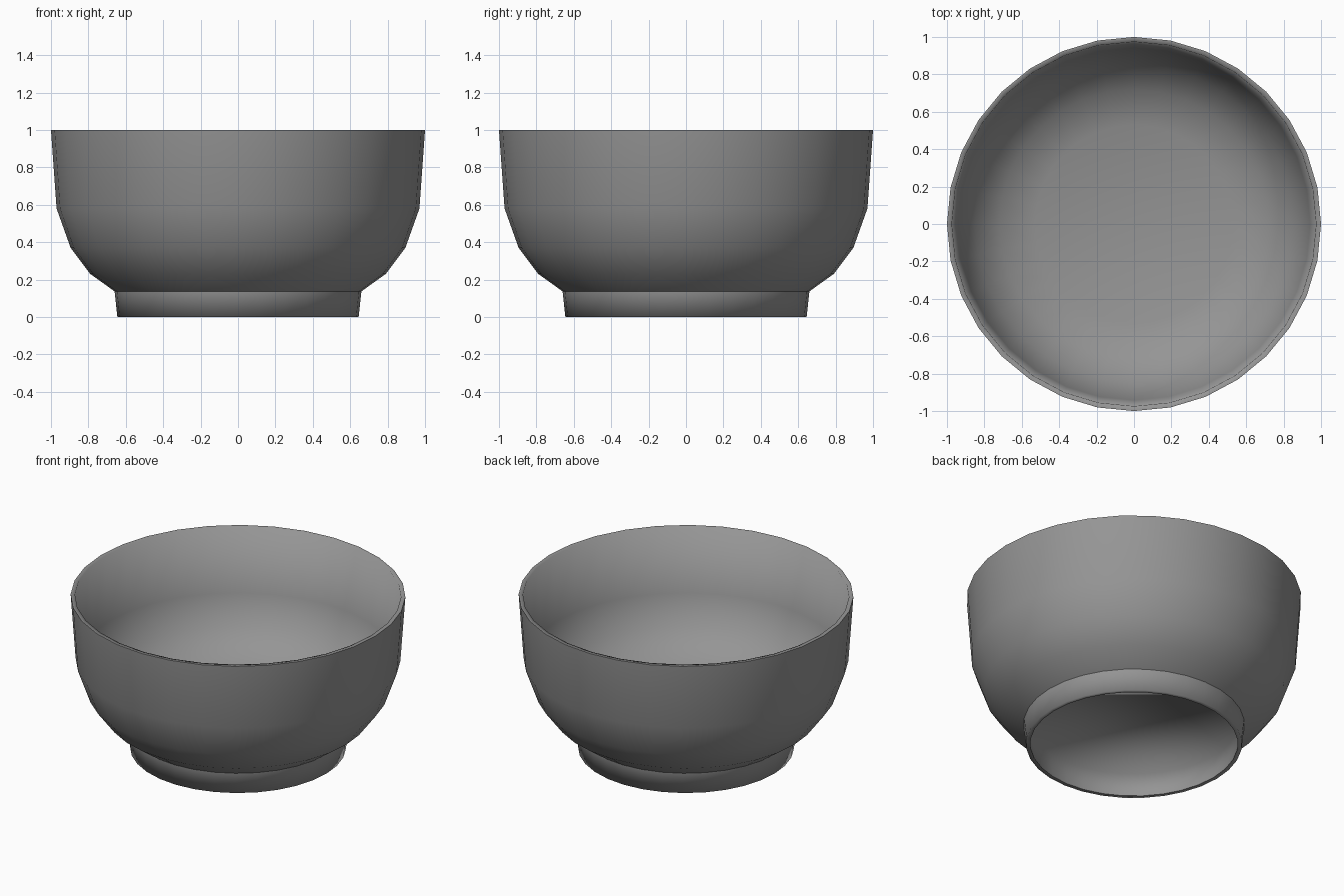
import bpy
import bmesh
from math import sin, cos, tau

SIDES = 32

cube = bpy.data.objects.get("Cube")
if cube:
    bpy.data.objects.remove(cube, do_unlink=True)

# Plain grey glaze
GREY = (0.3, 0.3, 0.3, 1)
glaze = bpy.data.materials.new("grey_glaze")
glaze.use_nodes = True
glaze.diffuse_color = GREY
glaze.node_tree.nodes["Principled BSDF"].inputs["Base Color"].default_value = GREY


def lathe(name, profile, sharp_ring, cap_start=False):
    """Revolve (radius, height) points; close either the first or the last ring."""
    bm = bmesh.new()
    rings = [[bm.verts.new((r * cos(tau * i / SIDES), r * sin(tau * i / SIDES), z))
              for i in range(SIDES)] for r, z in profile]
    for low, high in zip(rings, rings[1:]):
        for i in range(SIDES):
            j = (i + 1) % SIDES
            bm.faces.new((low[i], low[j], high[j], high[i]))
    bm.faces.new(rings[0][::-1] if cap_start else rings[-1])
    for face in bm.faces:
        face.smooth = True
    # One crisp edge along the lip
    lip = rings[sharp_ring]
    for i in range(SIDES):
        bm.edges.get((lip[i], lip[i - 1])).smooth = False
    mesh = bpy.data.meshes.new(name)
    bm.to_mesh(mesh)
    bm.free()
    mesh.materials.append(glaze)
    obj = bpy.data.objects.new(name, mesh)
    bpy.context.collection.objects.link(obj)
    return obj


# Bowl: up the outside, over the lip, down the inside to the floor
outside = [(0.66, 0.137), (0.79, 0.23), (0.895, 0.37), (0.97, 0.58), (1, 1)]
inside = [(0.974, 1), (0.942, 0.58), (0.85, 0.4), (0.72, 0.28), (0.53, 0.22)]
lathe("bowl", outside + inside, len(outside) - 1)

# Hollow foot ring: recessed underside, inner wall, bottom edge, outer wall
foot = [(0.635, 0.16), (0.62, 0), (0.645, 0), (0.66, 0.137)]
lathe("foot_ring", foot, 1, cap_start=True)
